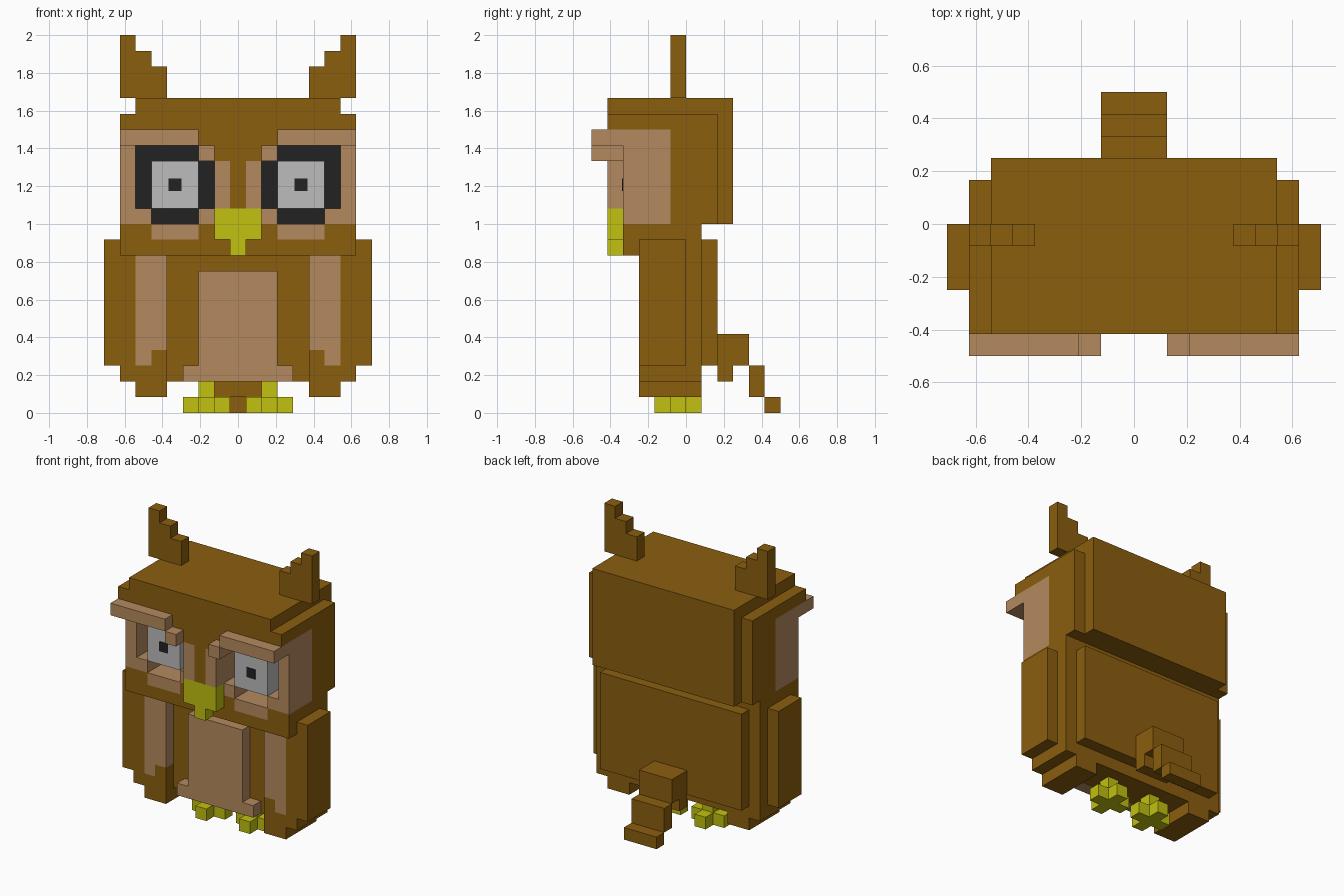
import bpy
import bmesh

cube = bpy.data.objects.get("Cube")
if cube:
    bpy.data.objects.remove(cube, do_unlink=True)

U = 1 / 12  # size of one block


def material(name, r, g, b):
    m = bpy.data.materials.new(name)
    m.use_nodes = True
    m.diffuse_color = (r, g, b, 1)
    bsdf = next(n for n in m.node_tree.nodes if n.type == 'BSDF_PRINCIPLED')
    bsdf.inputs["Base Color"].default_value = (r, g, b, 1)
    bsdf.inputs["Roughness"].default_value = 0.8
    return m


BROWN = material("brown feathers", 0.258, 0.112, 0.0045)
TAN = material("tan feathers", 0.462, 0.254, 0.114)
YELLOW = material("yellow beak", 0.533, 0.533, 0.005)
BLACK = material("black", 0.016, 0.016, 0.016)
WHITE = material("eye white", 0.503, 0.503, 0.503)


def add_box(bm, x0, x1, y0, y1, z0, z1):
    """Add one box given its limits in blocks."""
    made = bmesh.ops.create_cube(bm, size=1)
    for v in made["verts"]:
        v.co.x = (x1 if v.co.x > 0 else x0) * U
        v.co.y = (y1 if v.co.y > 0 else y0) * U
        v.co.z = (z1 if v.co.z > 0 else z0) * U


def part(name, mat, *boxes):
    bm = bmesh.new()
    for b in boxes:
        add_box(bm, *b)
    mesh = bpy.data.meshes.new(name)
    bm.to_mesh(mesh)
    bm.free()
    mesh.materials.append(mat)
    obj = bpy.data.objects.new(name, mesh)
    bpy.context.scene.collection.objects.link(obj)


def centred(half, *limits):
    """Limits of a box symmetric about x = 0."""
    return (-half, half) + limits


def pair(name, mat, *boxes):
    """Build a part on the left (+x) and its mirror on the right."""
    part("left_" + name, mat, *boxes)
    part("right_" + name, mat, *[(-b[1], -b[0]) + b[2:] for b in boxes])


# Body core, back and belly
part("body", BROWN, centred(7.5, -2, 1, 2, 10))
part("back_plate", BROWN, centred(6.5, 1, 2, 3, 11))
part("belly", TAN,
     centred(2.5, -3, -2, 3, 9),
     centred(3.5, -3, -2, 2, 3))

# Flanks with tan panels, side wings
pair("flank", BROWN,
     (6.5, 7.5, -3, -2, 2, 10),
     (4.5, 5.5, -3, -2, 2, 4),
     (5.5, 6.5, -3, -2, 2, 3),
     (4.5, 6.5, -3, 1, 1, 2))
pair("flank_panel", TAN,
     (4.5, 6.5, -3, -2, 4, 10),
     (5.5, 6.5, -3, -2, 3, 4))
pair("wing", BROWN, (7.5, 8.5, -3, 0, 3, 11))

# Stepped tail
part("tail", BROWN,
     centred(1.5, 2, 4, 3, 5),
     centred(1.5, 2, 3, 2, 3),
     centred(1.5, 4, 5, 1, 3),
     centred(1.5, 5, 6, 0, 1))

# Cross-shaped feet with short legs
pair("foot", YELLOW,
     (0.5, 3.5, -1, 0, 0, 1),
     (1.5, 2.5, -2, -1, 0, 1),
     (1.5, 2.5, 0, 1, 0, 1),
     (1.5, 2.5, -1, 0, 1, 2))

# Head: chin, core, crown and back
part("chin", BROWN,
     centred(7.5, -4, 1, 10, 11),
     centred(7.5, -2, 1, 11, 12),
     centred(2.5, -4, -2, 11, 12),
     (5.5, 7.5, -4, -2, 11, 12),
     (-7.5, -5.5, -4, -2, 11, 12))
part("head", BROWN,
     centred(6.5, -2, -1, 12, 18),
     centred(7.5, -1, 2, 12, 18))
part("crown", BROWN,
     centred(7.5, -5, 2, 18, 19),
     centred(6.5, -5, 2, 19, 20))
part("head_back", BROWN, centred(6.5, 2, 3, 12, 20))

# Nose bridge widening towards the forehead
part("nose_bridge", BROWN,
     centred(0.5, -5, -2, 13, 16),
     centred(1.5, -5, -2, 16, 17),
     centred(2.5, -5, -2, 17, 18),
     centred(1.5, -4, -2, 12, 13))
pair("nose_ridge", TAN, (0.5, 1.5, -5, -2, 13, 16))

# Beak
part("beak", YELLOW,
     centred(1.5, -5, -4, 11, 13),
     centred(0.5, -5, -4, 10, 11))

# Tan eye surrounds and overhanging brows
pair("cheek", TAN,
     (6.5, 7.5, -4, -1, 12, 18),
     (2.5, 5.5, -4, -2, 11, 12),
     (1.5, 2.5, -4, -2, 12, 13),
     (5.5, 6.5, -4, -2, 12, 13))
pair("brow", TAN,
     (2.5, 7.5, -6, -4, 17, 18),
     (2.5, 6.5, -4, -2, 17, 18),
     (1.5, 2.5, -6, -4, 16, 17))

# Deep-set eyes
pair("eye_socket", BLACK, (1.5, 6.5, -2.06, -2, 12, 17))
pair("eye", WHITE, (2.5, 5.5, -4, -2.06, 13, 16))
pair("pupil", BLACK, (3.6, 4.4, -4.05, -4, 14.1, 14.9))

# Stepped ear tufts
pair("ear", BROWN,
     (4.5, 7.5, -1, 0, 20, 22),
     (5.5, 7.5, -1, 0, 22, 23),
     (6.5, 7.5, -1, 0, 23, 24))
